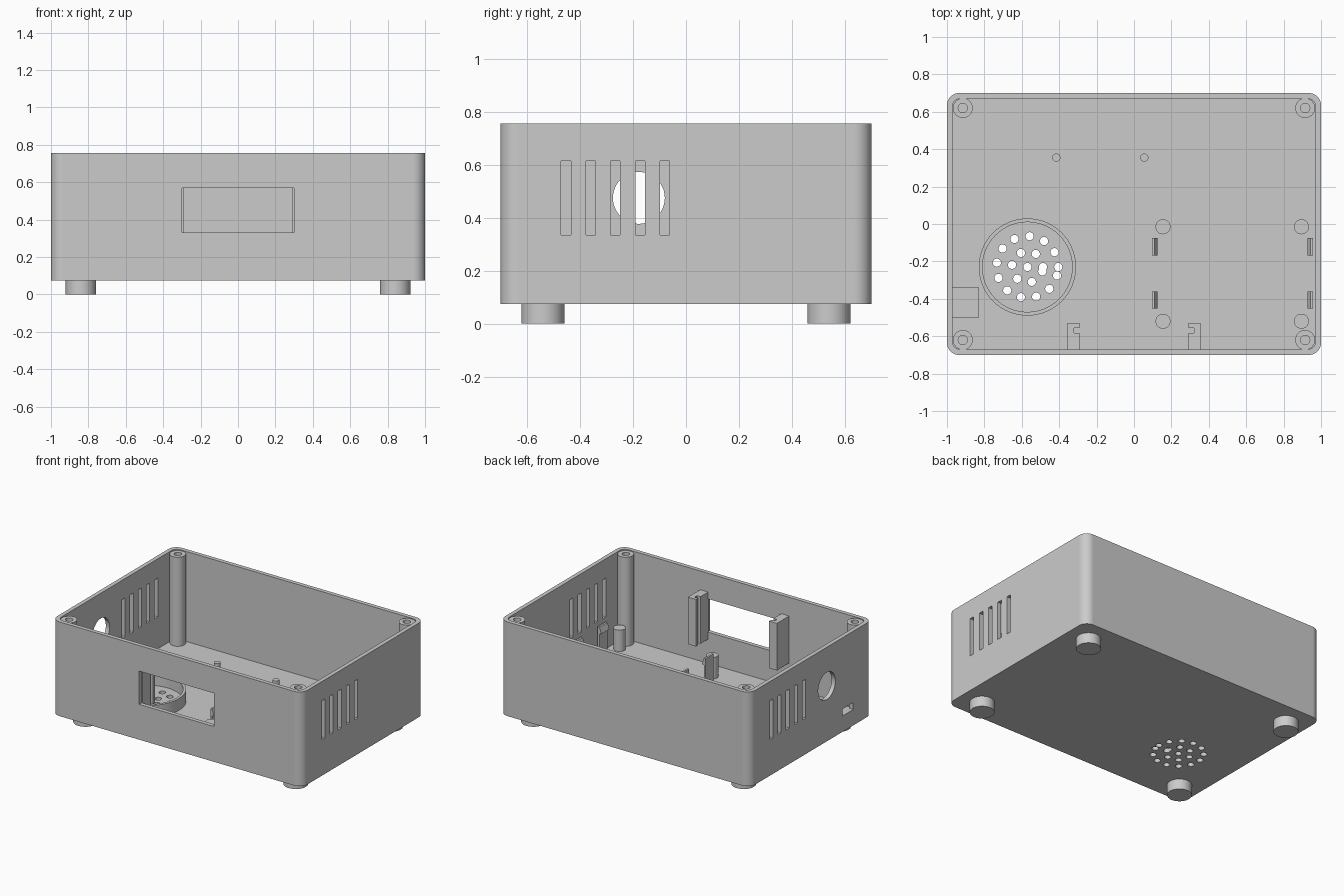
import bpy, bmesh
from math import sin, cos, pi
from mathutils import Vector

cube = bpy.data.objects.get("Cube")
if cube:
    bpy.data.objects.remove(cube, do_unlink=True)

grey = bpy.data.materials.new("plain_grey")
grey.use_nodes = True
colour = (0.6, 0.6, 0.6, 1)
grey.diffuse_color = colour
grey.node_tree.nodes["Principled BSDF"].inputs["Base Color"].default_value = colour

parts = []
FLOOR, TOP, BASE = 0.105, 0.755, 0.075


def prism(name, points, sweep):
    """Solid made by sweeping a flat outline along a vector."""
    bm = bmesh.new()
    face = bm.faces.new([bm.verts.new(p) for p in points])
    new = bmesh.ops.extrude_face_region(bm, geom=[face])["geom"]
    bmesh.ops.translate(bm, vec=Vector(sweep),
                        verts=[v for v in new if isinstance(v, bmesh.types.BMVert)])
    bmesh.ops.recalc_face_normals(bm, faces=bm.faces)
    mesh = bpy.data.meshes.new(name)
    bm.to_mesh(mesh)
    bm.free()
    mesh.materials.append(grey)
    obj = bpy.data.objects.new(name, mesh)
    bpy.context.collection.objects.link(obj)
    parts.append(obj)
    return obj


def box(name, x0, x1, y0, y1, z0, z1):
    return prism(name, [(x0, y0, z0), (x1, y0, z0), (x1, y1, z0), (x0, y1, z0)],
                 (0, 0, z1 - z0))


def rod(name, x, y, r, z0, z1, n=40):
    ring = [(x + r * cos(2 * pi * i / n), y + r * sin(2 * pi * i / n), z0) for i in range(n)]
    return prism(name, ring, (0, 0, z1 - z0))


def rounded_box(name, hx, hy, r, z0, z1, n=10):
    pts = []
    for k, (sx, sy) in enumerate([(1, 1), (-1, 1), (-1, -1), (1, -1)]):
        for i in range(n + 1):
            a = (k + i / n) * pi / 2
            pts.append((sx * (hx - r) + r * cos(a), sy * (hy - r) + r * sin(a), z0))
    return prism(name, pts, (0, 0, z1 - z0))


def cut(target, cutters):
    """Subtract every cutter, bake the result and drop the cutters."""
    for c in cutters:
        c.hide_render = True
        mod = target.modifiers.new("cut", "BOOLEAN")
        mod.operation, mod.solver, mod.object = "DIFFERENCE", "EXACT", c
    graph = bpy.context.evaluated_depsgraph_get()
    mesh = bpy.data.meshes.new_from_object(target.evaluated_get(graph))
    target.modifiers.clear()
    target.data = mesh
    for c in cutters:
        parts.remove(c)
        bpy.data.objects.remove(c, do_unlink=True)


# Open case with display window, vents, round port and socket
case = rounded_box("case", 1, 0.7, 0.065, BASE, TOP)
tools = [rounded_box("cavity", 0.97, 0.67, 0.04, FLOOR, 1),
         box("window", -0.3, 0.3, -0.8, -0.6, 0.33, 0.57),
         box("socket", -1.1, -0.9, -0.48, -0.36, 0.19, 0.24)]
for i in range(5):
    y = 0.453 - 0.0933 * i
    tools.append(box("left_vent", 0.9, 1.1, -y - 0.018, -y + 0.018, 0.335, 0.615))
    tools.append(box("right_vent", -1.1, -0.9, y - 0.018, y + 0.018, 0.335, 0.615))
tools.append(prism("port", [(-1.1, -0.178 + 0.098 * cos(pi * i / 24), 0.475 + 0.098 * sin(pi * i / 24))
                            for i in range(48)], (0.2, 0, 0)))

# Speaker grille: a centre hole and two spirally stepped rings
sx, sy = -0.57, -0.23
grille = [(0, 0)] + [(0.083, i) for i in range(7)] + [(0.165, i / 2) for i in range(13)]
for r, a in grille:
    tools.append(rod("grille_hole", sx + r * cos(a), sy + r * sin(a), 0.022, 0, 0.2, 20))
cut(case, tools)

# Raised ring around the grille
ring = rod("speaker_ring", sx, sy, 0.26, FLOOR, 0.19, 64)
cut(ring, [rod("ring_bore", sx, sy, 0.24, 0, 0.3, 64)])

# Corner screw posts and feet
for x in (-1, 1):
    for y in (-1, 1):
        post = rod("screw_post", 0.915 * x, 0.62 * y, 0.053, FLOOR, 0.748)
        cut(post, [rod("screw_hole", 0.915 * x, 0.62 * y, 0.025, 0.4, 1, 24)])
        rod("foot", 0.84 * x, 0.54 * y, 0.081, 0, BASE)

# Grooved display holders beside the window
for s in (-1, 1):
    x0, x1 = sorted((0.292 * s, 0.355 * s))
    holder = box("display_holder", x0, x1, -0.672, -0.53, 0.28, 0.62)
    g0, g1 = sorted((0.25 * s, 0.32 * s))
    cut(holder, [box("groove", g0, g1, -0.582, -0.555, 0.2, 0.7)])

# Board standoffs and locating pins
for x in (0.155, 0.895):
    for y in (-0.015, -0.52):
        rod("standoff", x, y, 0.04, FLOOR, 0.26)
for x in (-0.415, 0.055):
    rod("locating_pin", x, 0.355, 0.022, FLOOR, 0.2, 24)

# Snap clips with hooks facing each other
for x, s in ((0.095, 1), (0.958, -1)):
    outline = [(0, FLOOR), (0.014, FLOOR), (0.014, 0.26), (0.03, 0.265), (0.014, 0.31), (0, 0.31)]
    for y in (-0.168, -0.452):
        prism("snap_clip", [(x + s * u, y, z) for u, z in outline], (0, 0.092, 0))

# Ledge behind the socket
box("socket_ledge", -0.975, -0.83, -0.5, -0.34, FLOOR, 0.19)

# Smooth round surfaces while keeping edges sharp
bpy.ops.object.select_all(action="DESELECT")
for obj in parts:
    obj.select_set(True)
bpy.context.view_layer.objects.active = case
bpy.ops.object.shade_smooth_by_angle()
weighted = case.modifiers.new("even_shading", "WEIGHTED_NORMAL")
weighted.keep_sharp = True
